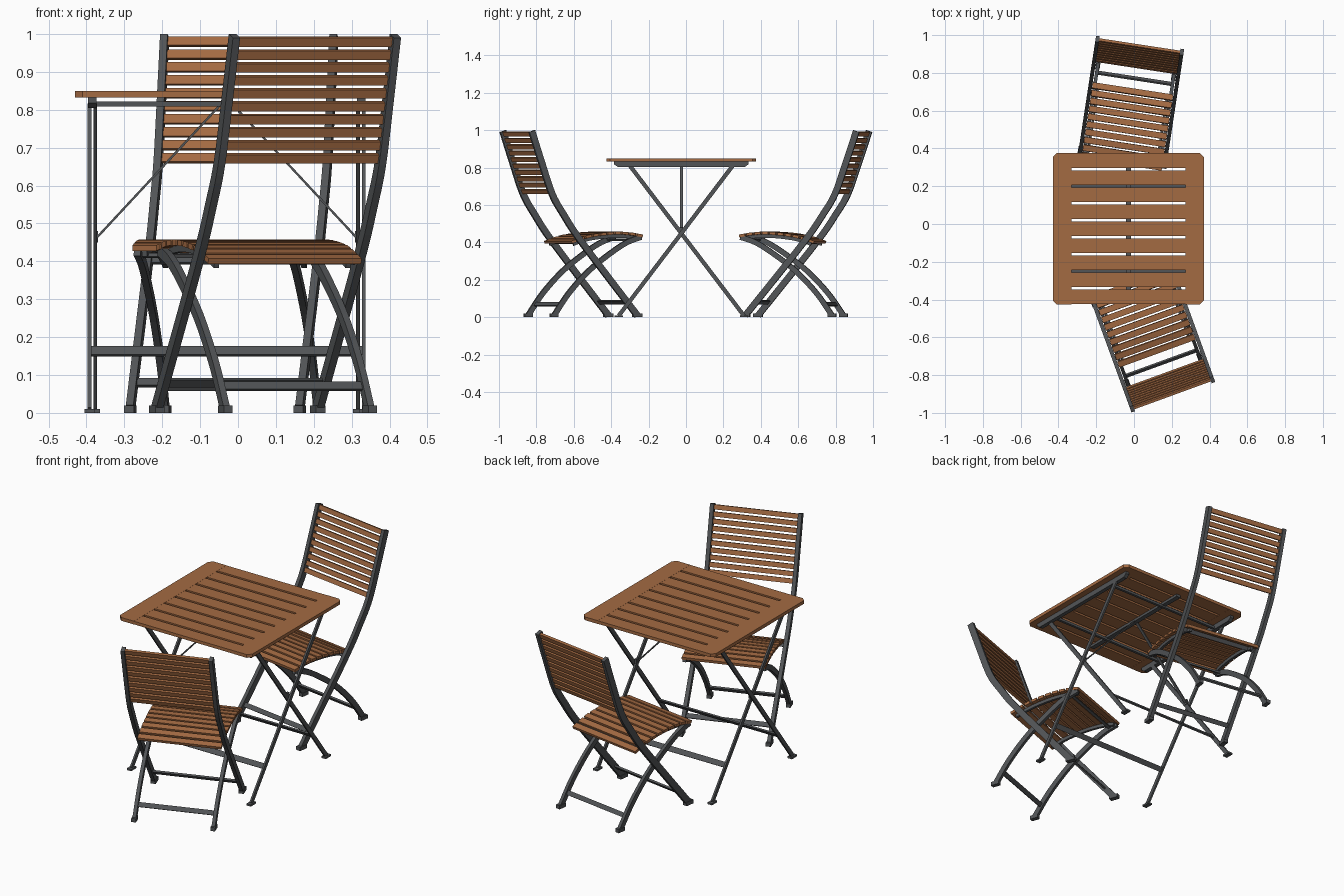
import bpy, bmesh, math
from mathutils import Vector, Matrix

cube = bpy.data.objects.get("Cube")
if cube:
    bpy.data.objects.remove(cube, do_unlink=True)


def material(name, rgb):
    m = bpy.data.materials.new(name)
    m.use_nodes = True
    m.diffuse_color = (*rgb, 1)
    m.node_tree.nodes["Principled BSDF"].inputs["Base Color"].default_value = (*rgb, 1)
    return m


WOOD = material("warm brown wood", (0.37, 0.145, 0.055))
METAL = material("dark grey metal", (0.085, 0.09, 0.095))


def add_object(name, bm, mat, place):
    bmesh.ops.recalc_face_normals(bm, faces=bm.faces[:])
    bm.transform(place)
    mesh = bpy.data.meshes.new(name)
    bm.to_mesh(mesh)
    bm.free()
    mesh.materials.append(mat)
    obj = bpy.data.objects.new(name, mesh)
    bpy.context.collection.objects.link(obj)
    return obj


def box(name, centre, size, mat, place=Matrix(), tilt=0):
    bm = bmesh.new()
    bmesh.ops.create_cube(bm, size=1)
    local = Matrix.Translation(centre) @ Matrix.Rotation(tilt, 4, 'X') @ Matrix.Diagonal((*size, 1))
    bm.transform(local)
    return add_object(name, bm, mat, place)


def prism(name, outline, z0, z1, mat, place=Matrix()):
    bm = bmesh.new()
    face = bm.faces.new([bm.verts.new((x, y, z0)) for x, y in outline])
    new = bmesh.ops.extrude_face_region(bm, geom=[face])["geom"]
    bmesh.ops.translate(bm, verts=[v for v in new if isinstance(v, bmesh.types.BMVert)], vec=(0, 0, z1 - z0))
    return add_object(name, bm, mat, place)


def smooth_path(points, steps=5):
    """Catmull-Rom curve through 2D points."""
    p = [Vector(q) for q in points]
    p = [2 * p[0] - p[1]] + p + [2 * p[-1] - p[-2]]
    out = []
    for a, b, c, d in zip(p, p[1:], p[2:], p[3:]):
        for k in range(steps):
            t = k / steps
            out.append(0.5 * (2 * b + (c - a) * t + (2 * a - 5 * b + 4 * c - d) * t * t
                              + (3 * b - a - 3 * c + d) * t ** 3))
    return out + [p[-2]]


def strip(name, path, x, depth, thick, mat, place=Matrix()):
    """Flat bar following a path in the y-z plane."""
    bm = bmesh.new()
    rings = []
    for i, p in enumerate(path):
        d = (path[min(i + 1, len(path) - 1)] - path[max(i - 1, 0)]).normalized()
        n = Vector((-d.y, d.x)) * depth / 2
        rings.append([bm.verts.new((x + s * thick / 2, p.x + e * n.x, p.y + e * n.y))
                      for s, e in ((-1, -1), (1, -1), (1, 1), (-1, 1))])
    for a, b in zip(rings, rings[1:]):
        for k in range(4):
            bm.faces.new((a[k], a[(k + 1) % 4], b[(k + 1) % 4], b[k]))
    bm.faces.new(rings[0])
    bm.faces.new(rings[-1])
    return add_object(name, bm, mat, place)


def at(path, value, axis):
    """Point and angle on a path where the given coordinate reaches value."""
    for a, b in zip(path, path[1:]):
        lo, hi = sorted((a[axis], b[axis]))
        if lo <= value <= hi:
            p = a.lerp(b, (value - a[axis]) / (b[axis] - a[axis]))
            return p, math.atan2(b.y - a.y, b.x - a.x)
    return path[-1], 0


# Chair profiles: distance forward of the back's top edge, and height
LONG_LEG = smooth_path([(0, 0.995), (0.055, 0.83), (0.115, 0.66), (0.18, 0.55), (0.285, 0.4), (0.6, 0.01)])
CROSS_LEG = smooth_path([(0.63, 0.428), (0.55, 0.4), (0.46, 0.345), (0.335, 0.25), (0.22, 0.13), (0.135, 0.01)])
SEAT = smooth_path([(0.23, 0.4), (0.33, 0.432), (0.45, 0.448), (0.55, 0.448), (0.64, 0.434)])


def chair(name, x, y, turn):
    place = Matrix.Translation((x, y, 0)) @ Matrix.Rotation(math.radians(turn), 4, 'Z')
    # Legs, seat rails and feet
    for side, s in (("right", 1), ("left", -1)):
        strip(f"{name}_long_leg_{side}", LONG_LEG, s * 0.226, 0.034, 0.02, METAL, place)
        strip(f"{name}_cross_leg_{side}", CROSS_LEG, s * 0.203, 0.028, 0.018, METAL, place)
        rail = [p - Vector((0, 0.016)) for p in SEAT[1:-1]]
        strip(f"{name}_seat_rail_{side}", rail, s * 0.185, 0.018, 0.014, METAL, place)
        box(f"{name}_long_leg_foot_{side}", (s * 0.226, 0.6, 0.01), (0.026, 0.05, 0.02), METAL, place)
        box(f"{name}_cross_leg_foot_{side}", (s * 0.203, 0.135, 0.01), (0.024, 0.045, 0.02), METAL, place)
    # Cross bars
    for bar, path, z, width, height in (("long_leg_bar", LONG_LEG, 0.08, 0.44, 0.024),
                                        ("cross_leg_bar", CROSS_LEG, 0.07, 0.4, 0.024),
                                        ("seat_rear_bar", LONG_LEG, 0.403, 0.44, 0.022),
                                        ("seat_front_bar", CROSS_LEG, 0.415, 0.4, 0.014)):
        p, angle = at(path, z, 1)
        box(f"{name}_{bar}", (0, p.x, p.y), (width, height, 0.01), METAL, place, angle)
    # Seat slats
    for i in range(10):
        p, angle = at(SEAT, 0.247 + 0.0415 * i, 0)
        box(f"{name}_seat_slat_{i + 1}", (0, p.x, p.y), (0.43, 0.032, 0.015), WOOD, place, angle)
    # Back slats
    for i in range(10):
        p, angle = at(LONG_LEG, 0.98 - 0.0342 * i, 1)
        box(f"{name}_back_slat_{i + 1}", (0, p.x, p.y), (0.436, 0.0245, 0.014), WOOD, place, angle)


chair("front_chair", 0.203, -0.902, 20)
chair("back_chair", 0.03, 0.945, 171.3)

# Table top: chamfered end boards and slats between them
MX, MY = -0.03, -0.025
for side, s in (("right", 1), ("left", -1)):
    inner, outer, half, cut = 0.302, 0.4, 0.4, 0.02
    outline = [(inner, -half), (outer - cut, -half), (outer, -half + cut),
               (outer, half - cut), (outer - cut, half), (inner, half)]
    prism(f"table_end_board_{side}", [(MX + s * a, MY + b) for a, b in outline], 0.832, 0.85, WOOD)
for i in range(9):
    box(f"table_slat_{i + 1}", (MX, MY + (i - 4) * 0.0903, 0.841), (0.604, 0.077, 0.017), WOOD)

# Rails under the top, the end ones with cut corners
rail_shape = [(-0.36, 0.832), (-0.36, 0.818), (-0.34, 0.804), (0.34, 0.804), (0.36, 0.818), (0.36, 0.832)]
stand = Matrix(((0, 0, 1, 0), (1, 0, 0, 0), (0, 1, 0, 0), (0, 0, 0, 1)))
for side, s in (("right", 1), ("left", -1)):
    x = MX + s * 0.355
    prism(f"table_end_rail_{side}", [(MY + a, b) for a, b in rail_shape], x - 0.011, x + 0.011, METAL, stand)
box("table_centre_batten", (MX, MY, 0.824), (0.026, 0.7, 0.014), METAL)

# Crossed leg frames, each with a flat stretcher and a top rod
for frame, f, half in (("outer", 1, 0.362), ("inner", -1, 0.347)):
    leg = [Vector((MY + f * 0.275, 0.81)), Vector((MY - f * 0.335, 0.008))]
    for side, s in (("right", 1), ("left", -1)):
        strip(f"table_{frame}_leg_{side}", leg, MX + s * half, 0.022, 0.01, METAL)
        box(f"table_{frame}_foot_{side}", (MX + s * half, MY - f * 0.335, 0.005), (0.026, 0.045, 0.01), METAL)
    p, angle = at(leg, 0.163, 1)
    box(f"table_{frame}_stretcher", (MX, p.x, p.y), (2 * half, 0.028, 0.008), METAL, Matrix(), angle)
    box(f"table_{frame}_top_rod", (MX, MY + f * 0.225, 0.815), (2 * half, 0.014, 0.014), METAL)

# Thin diagonal braces from the leg crossings to the middle of the top
for side, s in (("right", 1), ("left", -1)):
    brace = [Vector((-s * 0.345, 0.46)), Vector((-s * 0.01, 0.82))]
    turn = Matrix.Translation((MX, MY, 0)) @ Matrix.Rotation(-math.pi / 2, 4, 'Z')
    turned = [Vector((-q.x * -1, q.y)) for q in brace]
    strip(f"table_brace_{side}", turned, 0, 0.006, 0.016, METAL, turn)
    box(f"table_brace_hinge_{side}", (MX + s * 0.345, MY, 0.465), (0.012, 0.02, 0.03), METAL)
